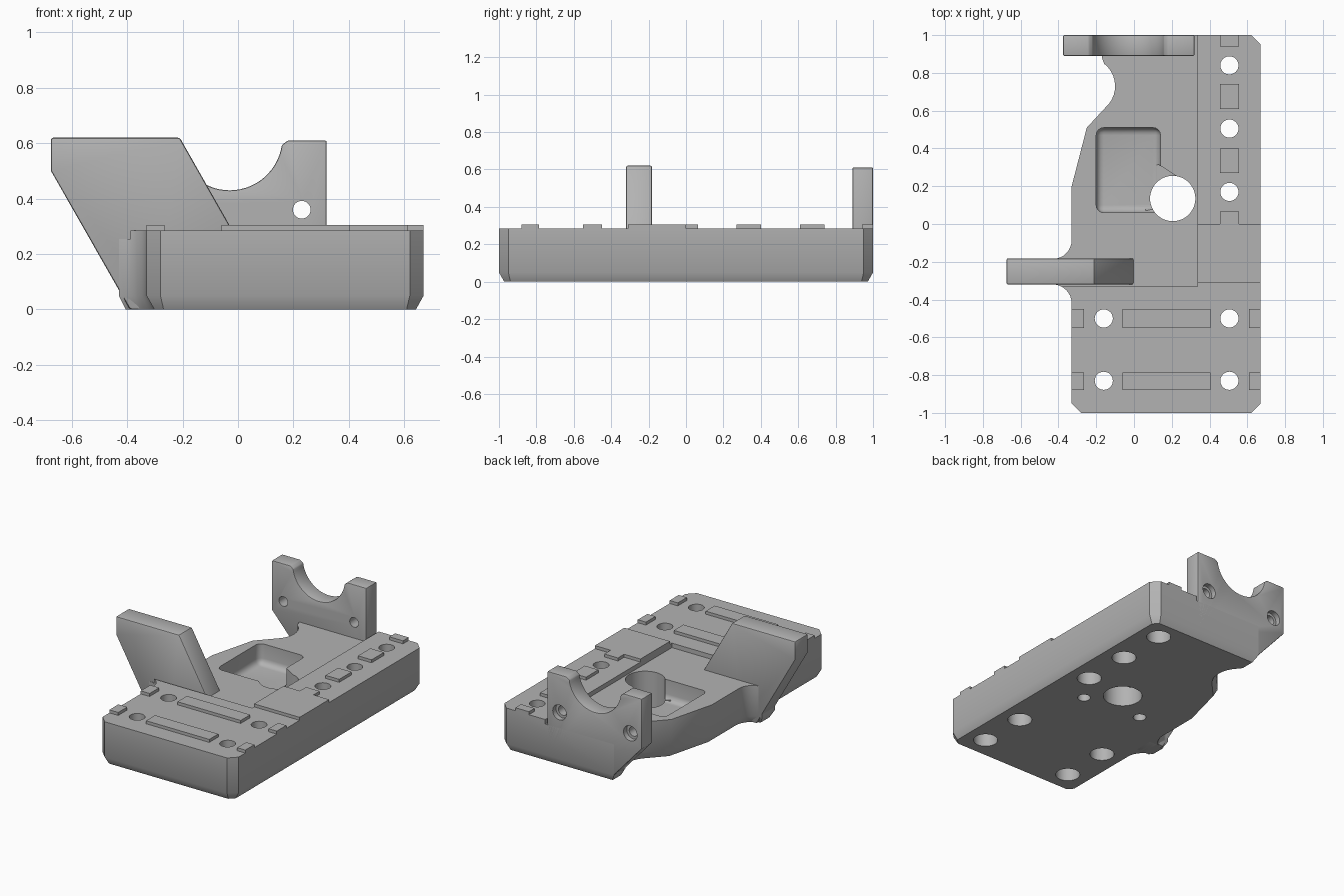
import bpy, bmesh, math
from mathutils import Vector

if "Cube" in bpy.data.objects:
    bpy.data.objects.remove(bpy.data.objects["Cube"], do_unlink=True)

grey = bpy.data.materials.new("plain grey")
grey.use_nodes = True
grey.diffuse_color = (0.45, 0.45, 0.45, 1)
grey.node_tree.nodes["Principled BSDF"].inputs["Base Color"].default_value = grey.diffuse_color


def loft(name, rings, bevel=0, segments=3):
    """Closed solid through rings of equal point count."""
    bm = bmesh.new()
    loops = [[bm.verts.new(p) for p in ring] for ring in rings]
    n = len(loops[0])
    for low, high in zip(loops, loops[1:]):
        for i in range(n):
            j = (i + 1) % n
            bm.faces.new((low[i], low[j], high[j], high[i]))
    bm.faces.new(loops[0])
    bm.faces.new(loops[-1])
    bmesh.ops.recalc_face_normals(bm, faces=bm.faces)
    mesh = bpy.data.meshes.new(name)
    bm.to_mesh(mesh)
    bm.free()
    mesh.materials.append(grey)
    obj = bpy.data.objects.new(name, mesh)
    bpy.context.collection.objects.link(obj)
    if bevel:
        mod = obj.modifiers.new("Bevel", 'BEVEL')
        mod.width, mod.segments = bevel, segments
        mod.limit_method, mod.angle_limit = 'ANGLE', math.radians(30)
    return obj


def slab(name, pts, z0, z1, **kw):
    return loft(name, [[(x, y, z) for x, y in pts] for z in (z0, z1)], **kw)


def wall(name, pts, y0, y1, **kw):
    return loft(name, [[(x, y, z) for x, z in pts] for y in (y0, y1)], **kw)


def box(name, x0, x1, y0, y1, z0, z1, **kw):
    return slab(name, [(x0, y0), (x1, y0), (x1, y1), (x0, y1)], z0, z1, **kw)


def arc(cx, cy, r, a0, a1, n):
    angles = [math.radians(a0 + (a1 - a0) * i / n) for i in range(n + 1)]
    return [(cx + r * math.cos(a), cy + r * math.sin(a)) for a in angles]


def circle(cx, cy, r, n=32):
    return arc(cx, cy, r, 0, 360, n)[:-1]


def inset(pts, d):
    """Mitred inward offset of a counter-clockwise outline."""
    out = []
    for i, p in enumerate(pts):
        a, b, c = Vector(pts[i - 1]), Vector(p), Vector(pts[(i + 1) % len(pts)])
        u, v = (b - a).normalized(), (c - b).normalized()
        n1, n2 = Vector((-u.y, u.x)), Vector((-v.y, v.x))
        out.append(tuple(b + (n1 + n2) * d / (1 + n1.dot(n2))))
    return out


def finish(obj, cutters=()):
    """Apply bevels and cuts, then shade smooth with sharp edges."""
    for cutter in cutters:
        cutter.hide_render = True
        mod = obj.modifiers.new("Cut", 'BOOLEAN')
        mod.operation, mod.solver, mod.object = 'DIFFERENCE', 'EXACT', cutter
    bpy.ops.object.select_all(action='DESELECT')
    obj.select_set(True)
    bpy.context.view_layer.objects.active = obj
    for mod in list(obj.modifiers):
        bpy.ops.object.modifier_apply(modifier=mod.name)
    for cutter in cutters:
        bpy.data.objects.remove(cutter, do_unlink=True)
    bpy.ops.object.shade_smooth_by_angle(angle=math.radians(30))


TOP, FLOOR, PAD = 0.285, 0.255, 0.305

# Base block with a chamfered underside
outline = [(-0.28, -1), (0.62, -1), (0.67, -0.95), (0.67, 0.95), (0.62, 1), (-0.17, 1), (-0.17, 0.88)]
outline += arc(-0.25, 0.73, 0.15, 52, -38, 9)
outline += [(-0.25, 0.51), (-0.33, 0.2)]
outline += arc(-0.43, -0.085, 0.1, 0, -90, 8)
outline += arc(-0.43, -0.42, 0.1, 90, 0, 8)
outline += [(-0.33, -0.95)]
rings = [[(x, y, 0) for x, y in inset(outline, 0.028)]]
rings += [[(x, y, z) for x, y in outline] for z in (0.05, TOP)]
base = loft("base", rings)

# Lowered middle floor, pocket with its passage, and the large bore
cuts = [
    box("floor_cut", -1, 0.335, -0.33, 1.2, FLOOR, 0.6),
    box("pocket_cut", -0.2, 0.14, 0.06, 0.51, 0.12, 0.5, bevel=0.04, segments=4),
    slab("passage_cut", [(0.06, 0.07), (0.2, 0.1), (0.23, 0.25), (0.13, 0.315), (0.06, 0.3)], 0.125, 0.5),
    slab("bore_cut", circle(0.205, 0.135, 0.12, 48), -0.1, 0.5),
]
# Mounting holes, wider from below
mounts = [(0.505, y) for y in (0.84, 0.505, 0.17, -0.5, -0.83)] + [(-0.16, -0.5), (-0.16, -0.83)]
for x, y in mounts:
    cuts.append(slab("hole_cut", circle(x, y, 0.048), -0.1, 0.5))
    cuts.append(slab("counterbore_cut", circle(x, y, 0.075), -0.1, 0.12))
# Blind screw holes in the underside
for x, y in [(0.376, -0.035), (-0.045, 0)]:
    cuts.append(slab("screw_cut", circle(x, y, 0.04, 24), -0.1, 0.12))
finish(base, cuts)

# Raised pads along the side and across the front
pad_rects = [(0.335, 0.67, -0.31, 0)]
pad_rects += [(0.455, 0.555, a, b) for a, b in ((0, 0.065), (0.27, 0.4), (0.61, 0.74), (0.94, 1))]
for y0, y1 in ((-0.88, -0.785), (-0.55, -0.45)):
    pad_rects += [(x0, x1, y0, y1) for x0, x1 in ((-0.33, -0.265), (-0.06, 0.405), (0.61, 0.67))]
for x0, x1, y0, y1 in pad_rects:
    finish(box("raised_pad", x0, x1, y0, y1, TOP - 0.01, PAD))

# Slanted side arm
arm = wall("side_arm", [(-0.675, 0.62), (-0.675, 0.5), (-0.39, 0), (-0.28, 0), (0, 0.25), (-0.21, 0.62)],
           -0.32, -0.182, bevel=0.008, segments=2)
finish(arm)

# Back cradle plate with a round notch and two countersunk holes
profile = [(-0.375, 0.28), (-0.17, 0.05), (0.32, 0.05), (0.32, 0.61), (0.18, 0.61)]
profile += arc(-0.03, 0.62, 0.19, -8, -172, 28)
profile += [(-0.24, 0.61), (-0.375, 0.61)]
cradle = wall("back_cradle", profile, 0.89, 1, bevel=0.006, segments=2)
cuts = []
for x in (0.23, -0.29):
    cuts.append(wall("cradle_hole_cut", circle(x, 0.36, 0.032), 0.8, 1.1))
    cuts.append(wall("cradle_sink_cut", circle(x, 0.36, 0.05), 0.965, 1.1))
finish(cradle, cuts)
